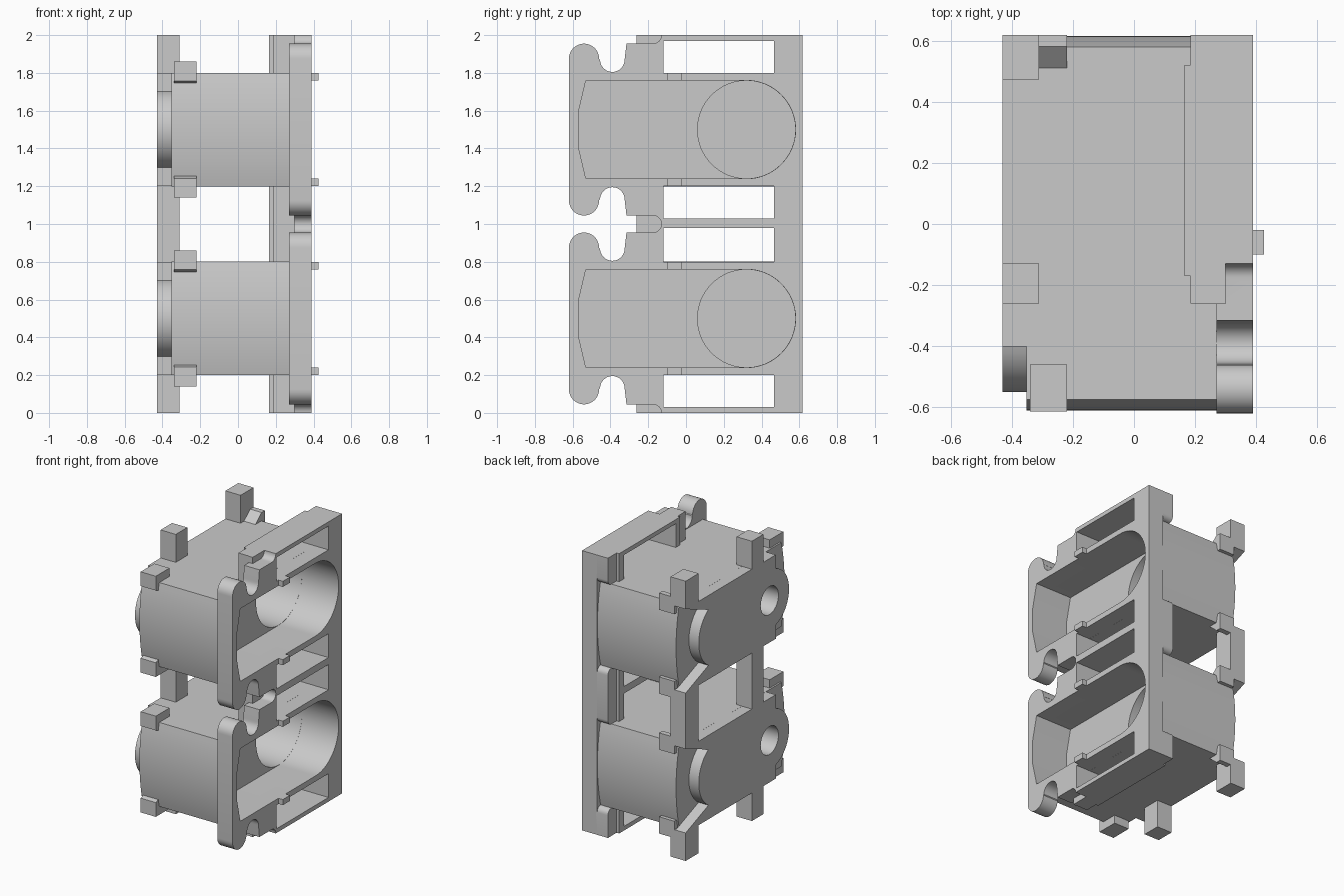
import bpy, bmesh
from math import cos, sin, radians

cube = bpy.data.objects.get("Cube")
if cube:
    bpy.data.objects.remove(cube)

COLOUR = (0.59, 0.59, 0.59, 1)
grey = bpy.data.materials.new("plain_grey")
grey.use_nodes = True
grey.diffuse_color = COLOUR
grey.node_tree.nodes["Principled BSDF"].inputs["Base Color"].default_value = COLOUR


def arc(y, z, r, start, end, n=16):
    """Points on an arc in the side plane, angles in degrees from +y."""
    steps = [radians(start + (end - start) * i / n) for i in range(n + 1)]
    return [(y + r * cos(a), z + r * sin(a)) for a in steps]


def prism(name, points, x0, x1):
    """Extrude a side profile of (y, z) points between two x positions."""
    bm = bmesh.new()
    face = bm.faces.new([bm.verts.new((x0, y, z)) for y, z in points])
    out = bmesh.ops.extrude_face_region(bm, geom=[face])
    moved = [v for v in out["geom"] if isinstance(v, bmesh.types.BMVert)]
    bmesh.ops.translate(bm, vec=(x1 - x0, 0, 0), verts=moved)
    bmesh.ops.recalc_face_normals(bm, faces=bm.faces)
    mesh = bpy.data.meshes.new(name)
    bm.to_mesh(mesh)
    bm.free()
    mesh.materials.append(grey)
    obj = bpy.data.objects.new(name, mesh)
    bpy.context.collection.objects.link(obj)
    return obj


def box(name, x0, x1, y0, y1, z0, z1):
    return prism(name, [(y0, z0), (y1, z0), (y1, z1), (y0, z1)], x0, x1)


def combine(obj, tools, operation):
    """Apply booleans and remove the tools."""
    for tool in tools:
        mod = obj.modifiers.new("cut", 'BOOLEAN')
        mod.operation, mod.solver, mod.object = operation, 'EXACT', tool
        bpy.context.view_layer.objects.active = obj
        bpy.ops.object.modifier_apply(modifier=mod.name)
        bpy.data.objects.remove(tool)


def both_ways(points, c):
    """Add the copy of a lower profile mirrored about height c."""
    return points + [(y, 2 * c - z) for y, z in reversed(points)]


def cavity(c):
    left = [(-.53, c + .26), (-.57, c + .09), (-.57, c - .09), (-.53, c - .26)]
    return prism("cavity_cutter", left + arc(.32, c, .26, -90, 90, 32), .1, .6)


def bore(c):
    return prism("bore_cutter", arc(.32, c, .259, 0, 354.375, 63), -.32, .2)


def lug_hole(c):
    return prism("hole_cutter", arc(-.33, c, .1, 0, 348.75, 31), -.5, -.1)


def windows():
    spans = [(.03, .2), (.8, .98), (1.03, 1.2), (1.8, 1.97)]
    return [box("window_cutter", 0, .6, -.12, .465, a, b) for a, b in spans]


def slots():
    return [prism("slot_cutter", [(-.5, z - .045)] + arc(-.175, z, .045, -90, 90) + [(-.5, z + .045)],
                  .3, .6) for z in (0, 1, 2)]


centres = (.5, 1.5)
parts = []

# Face plate with eared front edge, sockets and windows
plate = box("face_plate", .27, .39, -.262, .618, 0, 2)
ears = []
for c in centres:
    lower = [(-.2, c - .455), (-.315, c - .455)]
    lower += arc(-.39, c - .37, .065, 0, 180)
    lower += arc(-.54, c - .375, .08, 0, -180)
    ears.append(prism("ear", both_ways(lower, c), .27, .39))
combine(plate, ears, 'UNION')
combine(plate, [cavity(c) for c in centres] + windows() + slots(), 'DIFFERENCE')
parts.append(plate)

# Thick frame behind the face plate, with back corners rounded beside the housings
frame_spans = [(0, .2), (.8, 1.2), (1.8, 2)]
for z0, z1 in frame_spans:
    low = arc(.578, z0 + .04, .04, -90, 0, 6) if z0 > 0 else [(.618, 0)]
    high = arc(.578, z1 - .04, .04, 0, 90, 6) if z1 < 2 else [(.618, 2)]
    frame = prism("frame_block", [(-.26, z1), (-.26, z0)] + low + high, .185, .28)
    combine(frame, [box("frame_rim", .165, .2, -.17, .52, z0, z1)], 'UNION')
    combine(frame, windows(), 'DIFFERENCE')
    parts.append(frame)

for c in centres:
    # Housing with gently bulging front and back walls, and a deep round bore
    half, bulge = .3, .036
    r = (half ** 2 + bulge ** 2) / (2 * bulge)
    t = 13.7
    front = arc(-.611 + r, c, r, 180 - t, 180 + t)
    rear = arc(.615 - r, c, r, -t, t)
    body = prism("housing", front + rear, -.352, .28)
    combine(body, [cavity(c), bore(c), lug_hole(c)], 'DIFFERENCE')
    parts.append(body)

    # End plate with a round nose at both ends and flared corners at the back
    outline = [(.618, c + .3), (-.4, c + .3)]
    outline += arc(-.34, c, .21, 107, 253, 24)
    outline += [(-.4, c - .3), (.618, c - .3)]
    outline += arc(.233, c, .237, -57.5, 57.5, 20)
    end = prism("end_plate", outline, -.43, -.35)
    combine(end, [lug_hole(c)], 'DIFFERENCE')
    parts.append(end)

    for s in (-1, 1):
        # Front clips, rear hooks and small pegs
        clip = [(-.46, .24), (-.46, .36), (-.614, .36), (-.614, .258), (-.57, .24)]
        parts.append(prism("front_clip", [(y, c + s * z) for y, z in clip], -.34, -.22))
        hook = [(.51, .28), (.51, .3), (.58, .36), (.618, .36), (.618, .24), (.56, .24)]
        parts.append(prism("rear_hook", [(y, c + s * z) for y, z in hook], -.34, -.22))
        peg = sorted((c + s * .26, c + s * .3))
        parts.append(box("peg", .38, .425, -.1, -.02, *peg))

# Spacer posts on the far end
for z0, z1 in frame_spans:
    parts.append(box("rear_post", -.43, -.31, .472, .618, z0, z1))
    parts.append(box("middle_post", -.43, -.31, -.26, -.13, z0, z1))

# Smooth the curved walls, keep edges sharp
bpy.ops.object.select_all(action='DESELECT')
for p in parts:
    p.select_set(True)
bpy.context.view_layer.objects.active = parts[0]
bpy.ops.object.shade_smooth_by_angle(angle=radians(30))
